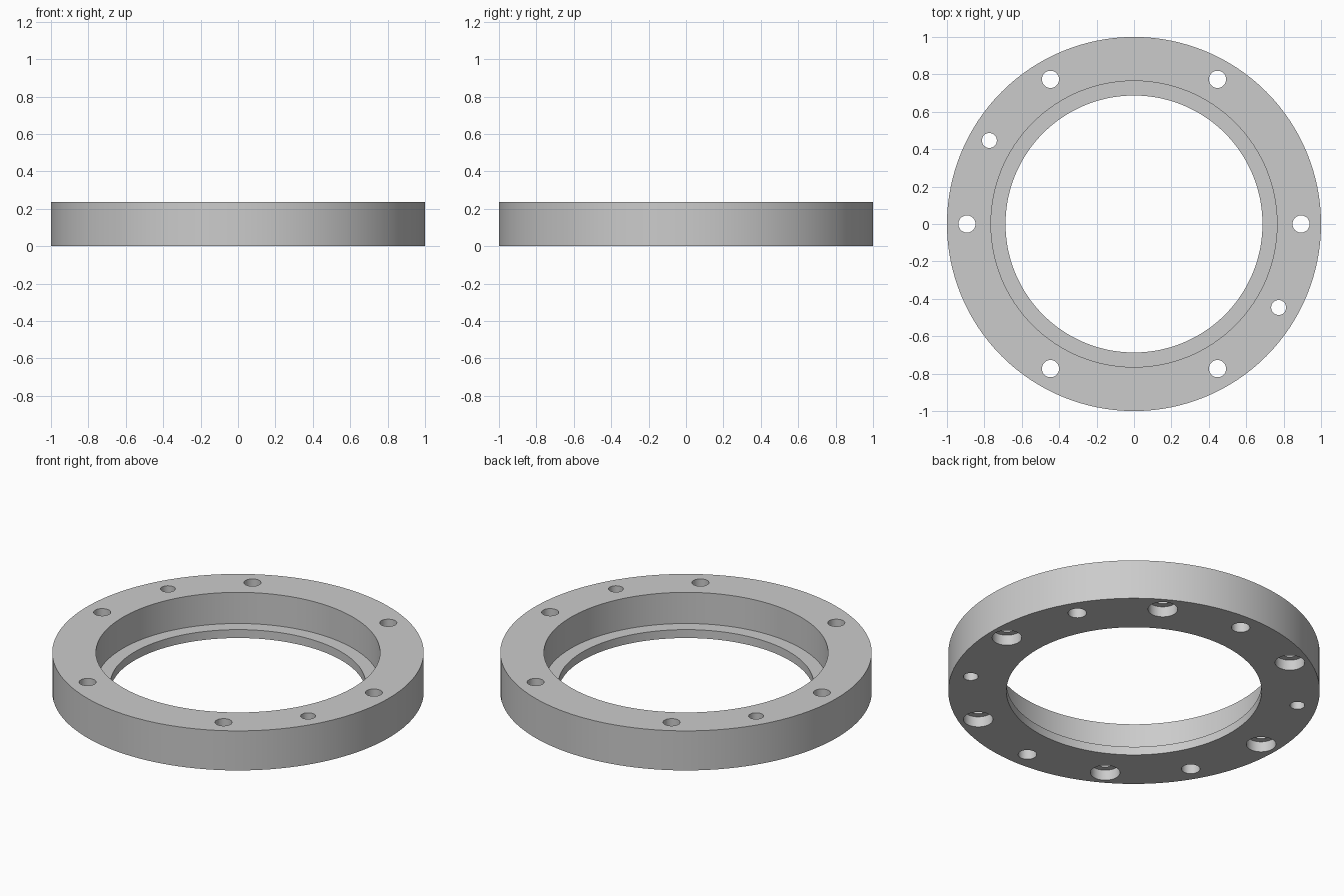
import bpy, bmesh, math

if "Cube" in bpy.data.objects:
    bpy.data.objects.remove(bpy.data.objects["Cube"])

HEIGHT = 0.235
FLOOR = 0.05        # height of the inner ledge
BOLT_R = 0.893      # bolt circle radius


def lathe(bm, profile, segments, cx=0.0, cy=0.0, closed=False):
    """Revolve (radius, z) points about a vertical axis; cap the ends unless closed."""
    rings = []
    for r, z in profile:
        rings.append([bm.verts.new((cx + r * math.cos(2 * math.pi * i / segments),
                                    cy + r * math.sin(2 * math.pi * i / segments), z))
                      for i in range(segments)])
    pairs = list(zip(rings, rings[1:]))
    if closed:
        pairs.append((rings[-1], rings[0]))
    for a, b in pairs:
        for i in range(segments):
            j = (i + 1) % segments
            bm.faces.new((a[i], a[j], b[j], b[i]))
    if not closed:
        bm.faces.new(rings[0][::-1])
        bm.faces.new(rings[-1])


def make_object(name, bm):
    bmesh.ops.recalc_face_normals(bm, faces=bm.faces)
    mesh = bpy.data.meshes.new(name)
    bm.to_mesh(mesh)
    bm.free()
    obj = bpy.data.objects.new(name, mesh)
    bpy.context.collection.objects.link(obj)
    return obj


# Stepped ring body
bm = bmesh.new()
lathe(bm, [(0.687, 0), (1.0, 0), (1.0, HEIGHT), (0.765, HEIGHT),
           (0.765, FLOOR), (0.687, FLOOR)], 128, closed=True)
ring = make_object("flange_ring", bm)

# Hole shapes: counterbored bolt holes, dowel holes, blind holes
low, high = -0.05, HEIGHT + 0.05
bolt = [(0.08, low), (0.08, 0.062), (0.046, 0.062), (0.046, high)]
dowel = [(0.04, low), (0.04, high)]
blind = [(0.05, low), (0.05, 0.15)]

bm = bmesh.new()
for k in range(12):
    angle = math.radians(30 * k)
    shape = bolt if k % 2 == 0 else dowel if k in (5, 11) else blind
    lathe(bm, shape, 32, BOLT_R * math.cos(angle), BOLT_R * math.sin(angle))
cutter = make_object("hole_cutter", bm)
cutter.hide_render = True

# Drill the holes
mod = ring.modifiers.new("holes", 'BOOLEAN')
mod.operation = 'DIFFERENCE'
mod.solver = 'EXACT'
mod.object = cutter
bpy.context.view_layer.objects.active = ring
ring.select_set(True)
bpy.ops.object.modifier_apply(modifier=mod.name)
bpy.data.objects.remove(cutter, do_unlink=True)

# Colour and shading
grey = bpy.data.materials.new("plain_grey")
grey.diffuse_color = (0.6, 0.6, 0.6, 1)
grey.use_nodes = True
grey.node_tree.nodes["Principled BSDF"].inputs["Base Color"].default_value = grey.diffuse_color
ring.data.materials.clear()
ring.data.materials.append(grey)
bpy.ops.object.shade_smooth_by_angle(angle=math.radians(30))
